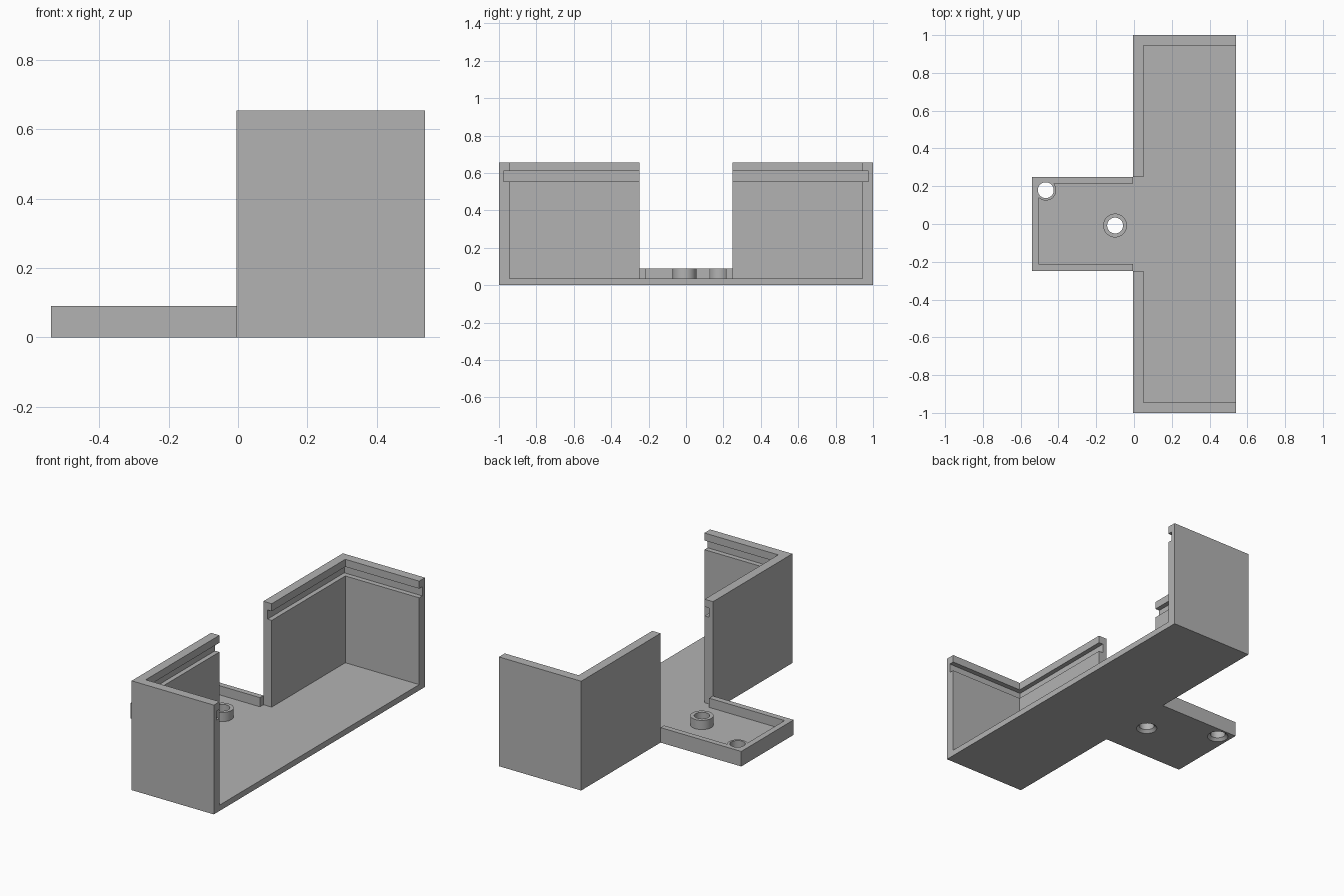
import bpy
import math

old = bpy.data.objects.get("Cube")
if old:
    bpy.data.objects.remove(old, do_unlink=True)

grey = bpy.data.materials.new("plain grey")
grey.use_nodes = True
colour = (0.45, 0.45, 0.45, 1)
grey.diffuse_color = colour
grey.node_tree.nodes["Principled BSDF"].inputs["Base Color"].default_value = colour


def box(name, x0, x1, y0, y1, z0, z1):
    bpy.ops.mesh.primitive_cube_add(size=1, location=((x0 + x1) / 2, (y0 + y1) / 2, (z0 + z1) / 2))
    ob = bpy.context.object
    ob.name = name
    ob.scale = (x1 - x0, y1 - y0, z1 - z0)
    bpy.ops.object.transform_apply(location=True, rotation=False, scale=True)
    ob.data.materials.append(grey)
    return ob


def cone(name, x, y, r_low, r_high, z0, z1):
    bpy.ops.mesh.primitive_cone_add(vertices=40, radius1=r_low, radius2=r_high,
                                    depth=z1 - z0, location=(x, y, (z0 + z1) / 2))
    ob = bpy.context.object
    ob.name = name
    bpy.ops.object.transform_apply(location=True, rotation=False, scale=True)
    ob.data.materials.append(grey)
    return ob


def combine(target, other, operation):
    bpy.ops.object.select_all(action='DESELECT')
    bpy.context.view_layer.objects.active = target
    target.select_set(True)
    mod = target.modifiers.new(operation.title(), 'BOOLEAN')
    mod.operation = operation
    mod.solver = 'EXACT'
    mod.object = other
    bpy.ops.object.modifier_apply(modifier=mod.name)
    bpy.data.objects.remove(other, do_unlink=True)


FLOOR, HEIGHT, RIM = 0.035, 0.655, 0.09
BACK, FRONT = -0.005, 0.54
HALF = 0.248

# Open tray with a lid groove and a gap in its long wall
tray = box("tray", BACK, FRONT, -1, 1, 0, HEIGHT)
combine(tray, box("cavity", 0.05, 0.7, -0.945, 0.945, FLOOR, 1), 'DIFFERENCE')
combine(tray, box("groove", 0.022, 0.7, -0.975, 0.975, 0.555, 0.61), 'DIFFERENCE')
combine(tray, box("gap", -0.1, 0.1, -HALF, HALF, FLOOR, 1), 'DIFFERENCE')

# Rimmed mounting tab
tab = box("tab", -0.54, BACK, -HALF, HALF, 0, RIM)
combine(tab, box("tab_cavity", -0.505, 0.1, -0.213, 0.215, FLOOR, 1), 'DIFFERENCE')
combine(tray, tab, 'UNION')

# Screw bosses, drilled through and countersunk from below
for x, y, radius in ((-0.1, -0.008, 0.063), (-0.467, 0.179, 0.055)):
    combine(tray, cone("boss", x, y, radius, radius, 0.015, RIM), 'UNION')
    combine(tray, cone("hole", x, y, 0.042, 0.042, -0.1, 0.2), 'DIFFERENCE')
    combine(tray, cone("countersink", x, y, 0.068, 0.038, -0.01, 0.02), 'DIFFERENCE')

tray.name = "tray_with_tab"
bpy.ops.object.select_all(action='DESELECT')
bpy.context.view_layer.objects.active = tray
tray.select_set(True)
bpy.ops.object.shade_smooth_by_angle(angle=math.radians(30))
